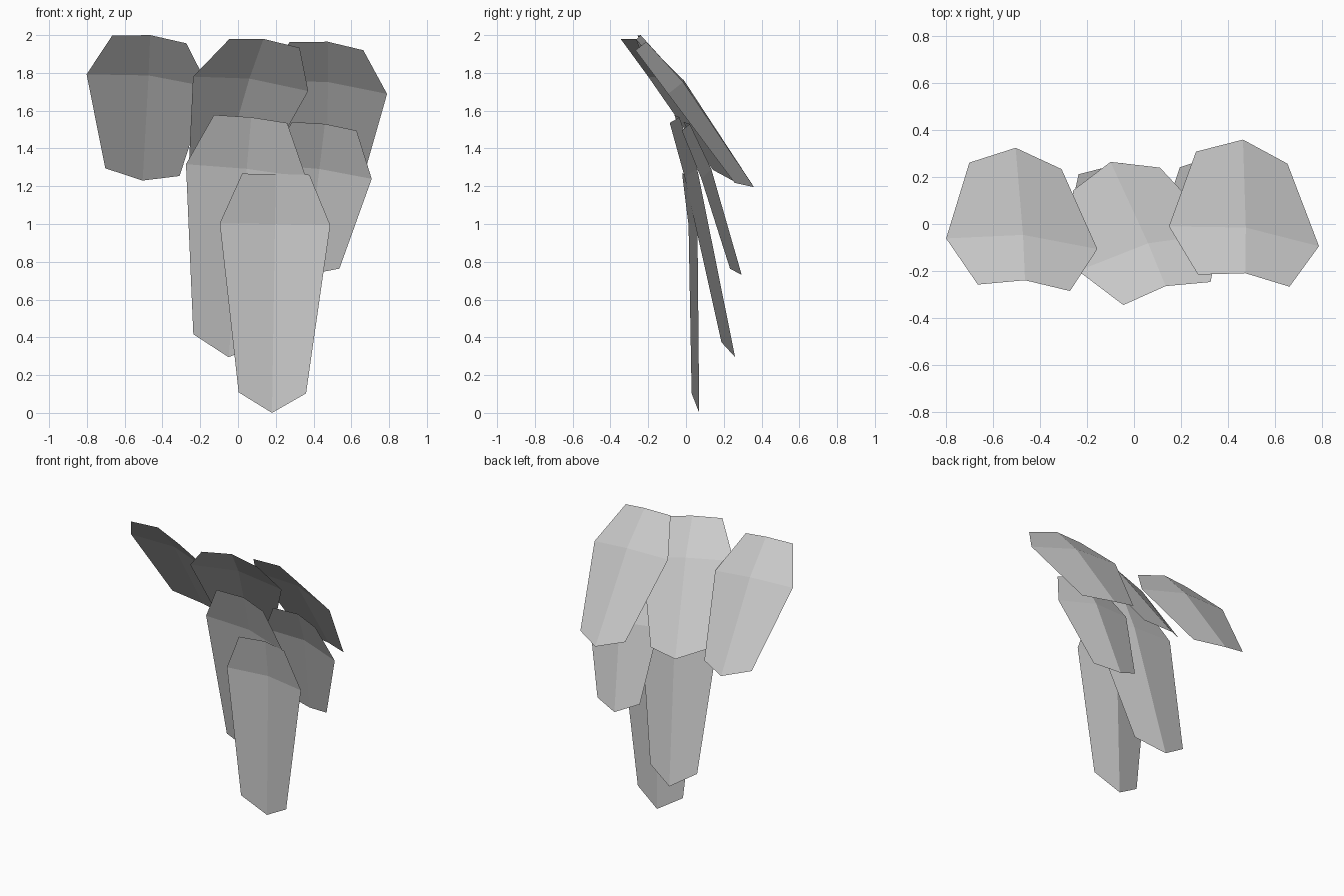
import bpy
import bmesh
from mathutils import Vector

cube = bpy.data.objects.get("Cube")
if cube:
    bpy.data.objects.remove(cube, do_unlink=True)

grey = bpy.data.materials.new("light_grey")
grey.use_nodes = True
colour = (0.6, 0.6, 0.6, 1.0)
grey.diffuse_color = colour
grey.node_tree.nodes["Principled BSDF"].inputs["Base Color"].default_value = colour


def make_plate(name, top, tip, across, shoulder):
    """Folded plate: a ridge runs from top to tip, the sides bend forward."""
    top, tip, across = Vector(top), Vector(tip), Vector(across)
    along = tip - top
    width = across.length
    side = (across - across.project(along)).normalized()
    outward = side.cross(along).normalized()

    def point(t, v, lift):
        return top + along * t + side * (v * width) + outward * lift

    # Each row: edge position, ridge position, half width, edge lift, ridge lift
    rows = (
        (0, 0, 0.305, -0.04, 0),
        (shoulder, shoulder, 0.5, -0.017, 0.03),
        (0.915, 1, 0.305, -0.036, 0),
    )
    bm = bmesh.new()
    grid = []
    for edge_t, ridge_t, half, edge_lift, ridge_lift in rows:
        grid.append([
            bm.verts.new(point(edge_t, -half, edge_lift)),
            bm.verts.new(point(ridge_t, 0, ridge_lift)),
            bm.verts.new(point(edge_t, half, edge_lift)),
        ])
    for upper, lower in zip(grid, grid[1:]):
        for i in range(2):
            bm.faces.new((upper[i], upper[i + 1], lower[i + 1], lower[i]))
    # Ridge side is the outside
    bm.normal_update()
    for face in bm.faces:
        if face.normal.dot(outward) < 0:
            face.normal_flip()

    mesh = bpy.data.meshes.new(name)
    bm.to_mesh(mesh)
    bm.free()
    mesh.materials.append(grey)
    plate = bpy.data.objects.new(name, mesh)
    bpy.context.collection.objects.link(plate)
    return plate


# Upper row of three short plates
make_plate("upper_right_plate", (-0.465, -0.24, 2.0), (-0.505, 0.325, 1.23),
           (0.645, -0.045, -0.067), 0.3)
make_plate("upper_middle_plate", (0.135, -0.265, 1.98), (-0.1, 0.265, 1.22),
           (0.61, 0.16, -0.075), 0.3)
make_plate("upper_left_plate", (0.475, -0.21, 1.965), (0.465, 0.36, 1.195),
           (0.64, -0.085, -0.07), 0.3)

# Middle row of two plates
make_plate("middle_right_plate", (0.07, -0.035, 1.565), (-0.05, 0.26, 0.295),
           (0.635, -0.04, -0.07), 0.22)
make_plate("middle_left_plate", (0.46, 0.02, 1.53), (0.36, 0.295, 0.73),
           (0.56, -0.015, -0.075), 0.31)

# Long lower plate
make_plate("lower_plate", (0.2, 0.02, 1.265), (0.18, 0.07, 0),
           (0.585, 0, -0.01), 0.21)
